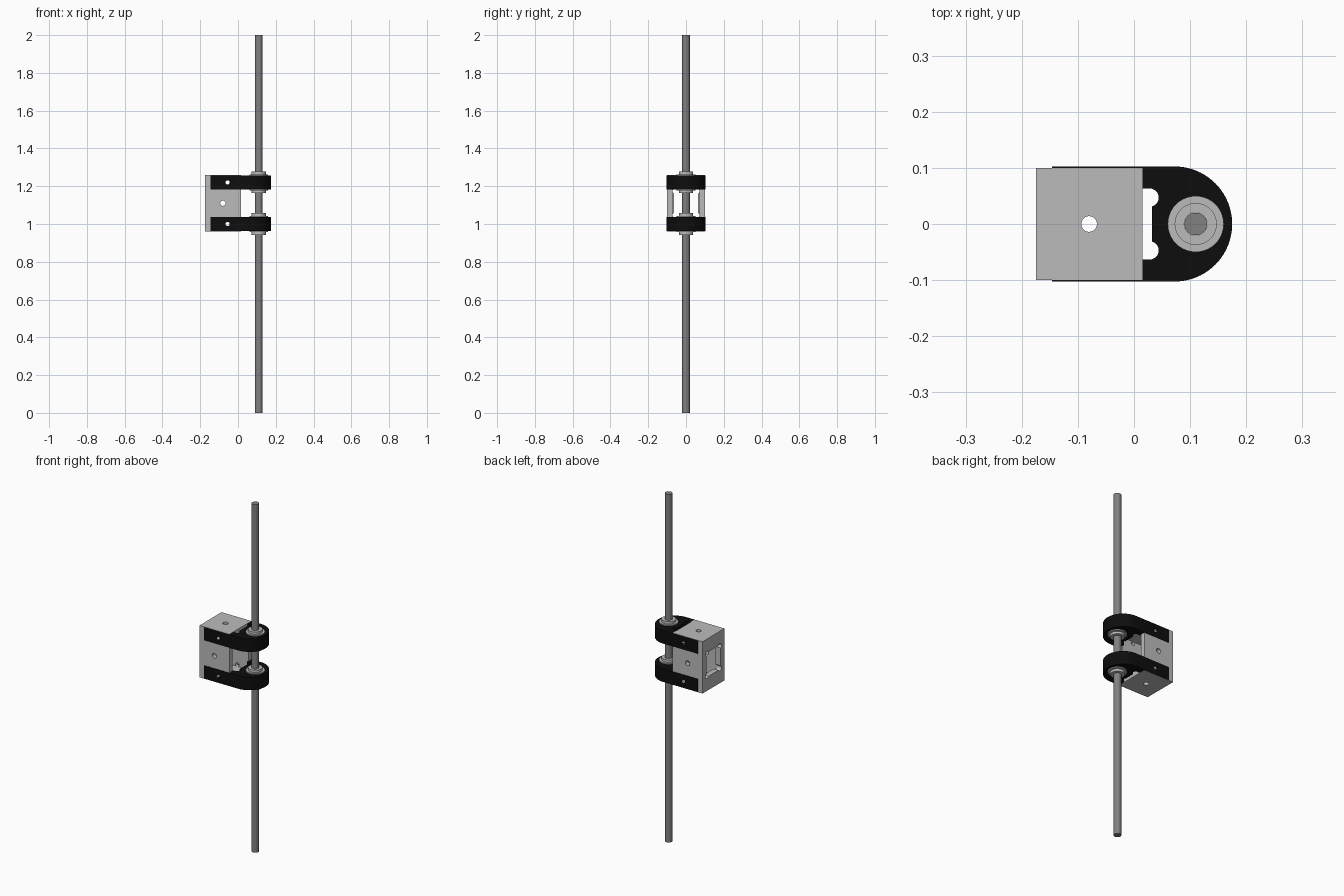
import bpy, bmesh, math
from mathutils import Matrix

if "Cube" in bpy.data.objects:
    bpy.data.objects.remove(bpy.data.objects["Cube"])


def material(name, v):
    m = bpy.data.materials.new(name)
    m.diffuse_color = (v, v, v, 1)
    m.use_nodes = True
    m.node_tree.nodes["Principled BSDF"].inputs["Base Color"].default_value = m.diffuse_color
    return m


LIGHT = material("light grey", 0.5)
STEEL = material("steel grey", 0.22)
BLACK = material("black", 0.004)


def make(name, bm, mat):
    bmesh.ops.recalc_face_normals(bm, faces=bm.faces)
    me = bpy.data.meshes.new(name)
    bm.to_mesh(me)
    bm.free()
    ob = bpy.data.objects.new(name, me)
    bpy.context.collection.objects.link(ob)
    if mat:
        me.materials.append(mat)
    return ob


def box(name, x, y, z, mat=None):
    bm = bmesh.new()
    bmesh.ops.create_cube(bm, size=1)
    for v in bm.verts:
        for i, (lo, hi) in enumerate((x, y, z)):
            v.co[i] = lo if v.co[i] < 0 else hi
    return make(name, bm, mat)


def rod(name, c, r, length, axis="Z", mat=None, n=32):
    bm = bmesh.new()
    rot = {"X": Matrix.Rotation(math.pi / 2, 4, "Y"),
           "Y": Matrix.Rotation(math.pi / 2, 4, "X"), "Z": Matrix()}[axis]
    bmesh.ops.create_cone(bm, cap_ends=True, segments=n, radius1=r, radius2=r,
                          depth=length, matrix=Matrix.Translation(c) @ rot)
    return make(name, bm, mat)


def cut(ob, cutter):
    cutter.hide_render = True
    m = ob.modifiers.new("cut", "BOOLEAN")
    m.operation, m.solver, m.object = "DIFFERENCE", "EXACT", cutter
    bpy.context.view_layer.objects.active = ob
    bpy.ops.object.modifier_apply(modifier=m.name)
    bpy.data.objects.remove(cutter)


def smooth(ob):
    bpy.ops.object.select_all(action="DESELECT")
    ob.select_set(True)
    bpy.context.view_layer.objects.active = ob
    bpy.ops.object.shade_smooth_by_angle(angle=math.radians(30))


ZC = 1.11                     # middle height of the carriage
LEVELS = (("lower", 1.0), ("upper", 1.22))
SHAFT_X = 0.11

# Long vertical shaft
smooth(rod("shaft", (SHAFT_X, 0, 1), 0.02, 2, mat=STEEL))

# Hollow housing, open to the shaft side, with a back plate
housing = box("housing", (-0.175, 0.015), (-0.1, 0.1), (0.961, 1.259), LIGHT)
cut(housing, box("c", (-0.145, 0.1), (-0.0725, 0.0725), (0.99, 1.23)))
# Window in the back plate with relieved corners
cut(housing, box("c", (-0.2, -0.13), (-0.063, 0.063), (ZC - 0.07, ZC + 0.07)))
for sy in (-1, 1):
    for sz in (-1, 1):
        cut(housing, rod("c", (-0.165, sy * 0.058, ZC + sz * 0.064), 0.014, 0.07, "X"))
# Screw holes through the walls
cut(housing, rod("c", (-0.08, 0, ZC), 0.014, 1, "Z"))
cut(housing, rod("c", (-0.08, 0, ZC), 0.014, 1, "Y"))
for _, z in LEVELS:
    cut(housing, rod("c", (-0.055, 0, z), 0.011, 1, "Y"))

for level, z in LEVELS:
    # Rounded clamp: straight arms with a half-round nose
    bm = bmesh.new()
    r, cx = 0.1025, 0.0725
    pts = [(-0.146, -r), *[(cx + r * math.cos(a), r * math.sin(a)) for a in
           [math.pi * (i / 40 - 0.5) for i in range(41)]], (-0.146, r)]
    face = bm.faces.new([bm.verts.new((x, y, z - 0.0375)) for x, y in pts])
    ext = bmesh.ops.extrude_face_region(bm, geom=[face])
    bmesh.ops.translate(bm, vec=(0, 0, 0.075),
                        verts=[g for g in ext["geom"] if isinstance(g, bmesh.types.BMVert)])
    clamp = make(level + "_clamp", bm, BLACK)
    # Pocket with relieved corners, screw hole and bearing bore
    cut(clamp, box("c", (-0.3, 0.032), (-0.063, 0.063), (z - 0.1, z + 0.1)))
    cut(clamp, box("c", (-0.3, 0.012), (-0.085, 0.085), (z - 0.1, z + 0.1)))
    for sy in (-1, 1):
        cut(clamp, rod("c", (0.028, sy * 0.047, z), 0.0161, 0.3))
    cut(clamp, rod("c", (-0.055, 0, z), 0.011, 1, "Y"))
    cut(clamp, rod("c", (SHAFT_X, 0, z), 0.036, 1))
    smooth(clamp)

    # Flanged bearing: stepped sleeve with a bore for the shaft
    prof = [(0.0205, -0.057), (0.0375, -0.057), (0.0375, -0.043), (0.05, -0.043),
            (0.05, -0.036), (0.0355, -0.036)]
    prof += [(a, -b) for a, b in reversed(prof)]
    bm = bmesh.new()
    vs = [bm.verts.new((SHAFT_X + a, 0, z + b)) for a, b in prof]
    edges = [bm.edges.new((vs[i], vs[(i + 1) % len(vs)])) for i in range(len(vs))]
    bmesh.ops.spin(bm, geom=vs + edges, cent=(SHAFT_X, 0, z), axis=(0, 0, 1),
                   angle=2 * math.pi, steps=40, use_merge=True)
    bmesh.ops.remove_doubles(bm, verts=bm.verts, dist=1e-5)
    smooth(make(level + "_bearing", bm, LIGHT))
